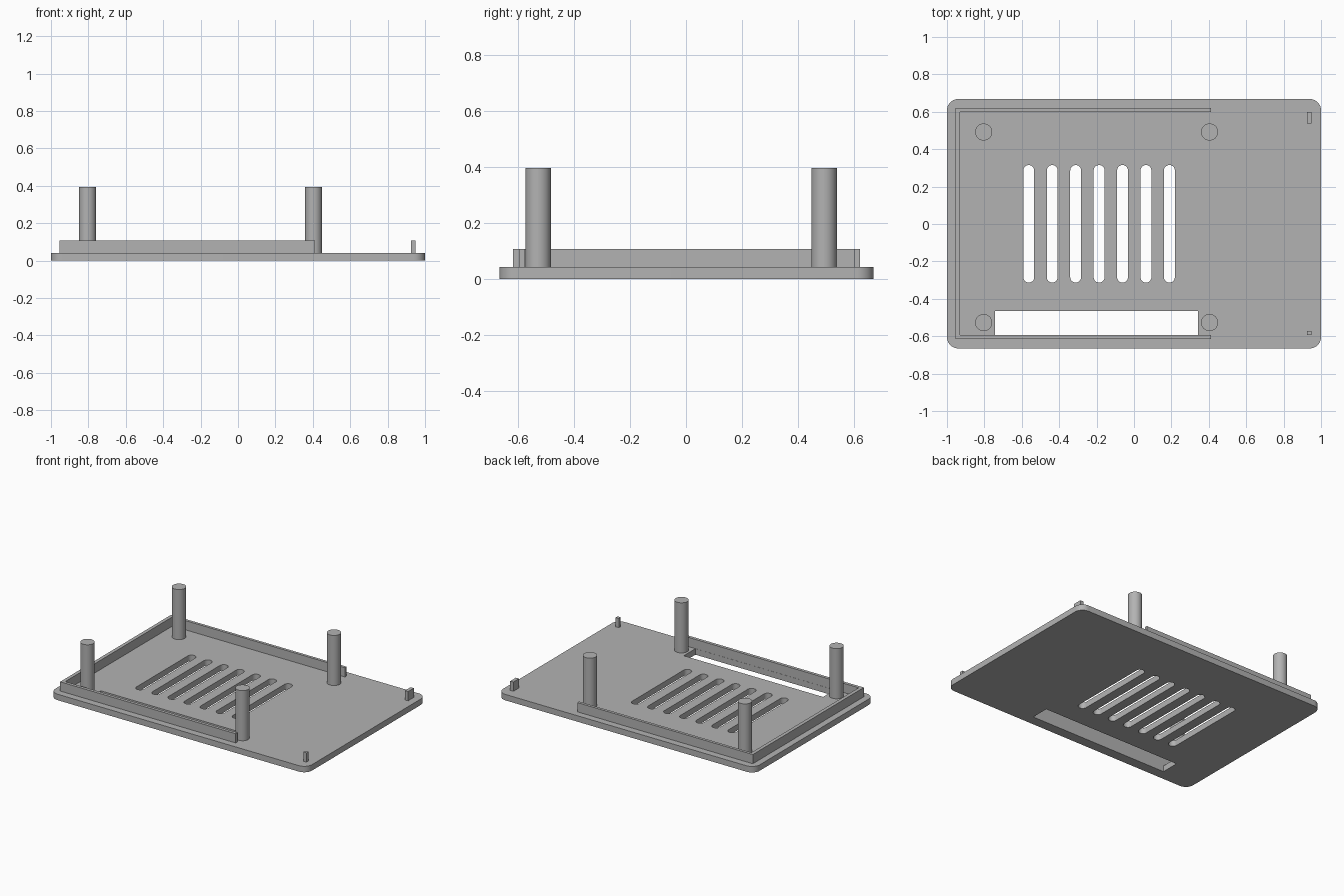
import bpy, bmesh
from math import pi, sin, cos

if "Cube" in bpy.data.objects:
    bpy.data.objects.remove(bpy.data.objects["Cube"])

grey = bpy.data.materials.new("plain grey")
grey.use_nodes = True
colour = (0.45, 0.45, 0.45, 1)
grey.diffuse_color = colour
grey.node_tree.nodes["Principled BSDF"].inputs["Base Color"].default_value = colour

PLATE_TOP, RIM_TOP, POST_TOP = 0.042, 0.107, 0.395


def rounded(x0, x1, y0, y1, r, steps=10):
    """Outline of a rectangle with rounded corners."""
    corners = [(x1 - r, y1 - r), (x0 + r, y1 - r), (x0 + r, y0 + r), (x1 - r, y0 + r)]
    return [(cx + r * cos((q + i / steps) * pi / 2), cy + r * sin((q + i / steps) * pi / 2))
            for q, (cx, cy) in enumerate(corners) for i in range(steps + 1)]


def rect(x0, x1, y0, y1):
    return [(x0, y0), (x1, y0), (x1, y1), (x0, y1)]


def extrude(name, outlines, z0, z1):
    """Solid from a flat outline; further outlines become through holes."""
    curve = bpy.data.curves.new(name, 'CURVE')
    curve.dimensions = '2D'
    curve.fill_mode = 'BOTH'
    curve.extrude = (z1 - z0) / 2
    for points in outlines:
        spline = curve.splines.new('POLY')
        spline.points.add(len(points) - 1)
        for p, (x, y) in zip(spline.points, points):
            p.co = (x, y, 0, 1)
        spline.use_cyclic_u = True
    source = bpy.data.objects.new(name, curve)
    bpy.context.collection.objects.link(source)
    bpy.context.view_layer.update()
    mesh = bpy.data.meshes.new_from_object(source.evaluated_get(
        bpy.context.evaluated_depsgraph_get()))
    bpy.data.objects.remove(source)
    # Join caps to sides and lift into place
    bm = bmesh.new()
    bm.from_mesh(mesh)
    bmesh.ops.remove_doubles(bm, verts=bm.verts, dist=0.0001)
    bmesh.ops.translate(bm, verts=bm.verts, vec=(0, 0, (z0 + z1) / 2))
    bmesh.ops.recalc_face_normals(bm, faces=bm.faces)
    bm.to_mesh(mesh)
    bm.free()
    mesh.materials.clear()
    mesh.materials.append(grey)
    obj = bpy.data.objects.new(name, mesh)
    bpy.context.collection.objects.link(obj)
    bpy.ops.object.select_all(action='DESELECT')
    obj.select_set(True)
    bpy.context.view_layer.objects.active = obj
    bpy.ops.object.shade_smooth_by_angle(angle=pi / 6)
    return obj


# Base plate with vent slots and a long connector window
slots = [rounded(x - 0.029, x + 0.029, -0.313, 0.315, 0.0285)
         for x in (-0.5625 + 0.1253 * i for i in range(7))]
window = rect(-0.743, 0.342, -0.593, -0.464)
extrude("base_plate", [rounded(-1, 1, -0.665, 0.668, 0.06), window] + slots, 0, PLATE_TOP)

# Three-sided rim, open towards +x
rim = [(0.413, -0.616), (0.413, -0.594), (-0.93, -0.594), (-0.93, 0.6),
       (0.413, 0.6), (0.413, 0.62), (-0.955, 0.62), (-0.955, -0.616)]
extrude("rim", [rim], PLATE_TOP, RIM_TOP)

# Four round posts
for side, x in (("right", -0.804), ("left", 0.404)):
    for end, y in (("front", -0.527), ("back", 0.492)):
        r = 0.0455
        extrude(f"{end}_{side}_post", [rounded(x - r, x + r, y - r, y + r, r - 0.0002)],
                PLATE_TOP, POST_TOP)

# Small locating tabs
extrude("back_tab", [rect(0.925, 0.95, 0.537, 0.6)], PLATE_TOP, RIM_TOP)
extrude("front_tab", [rect(0.925, 0.95, -0.594, -0.573)], PLATE_TOP, RIM_TOP)
